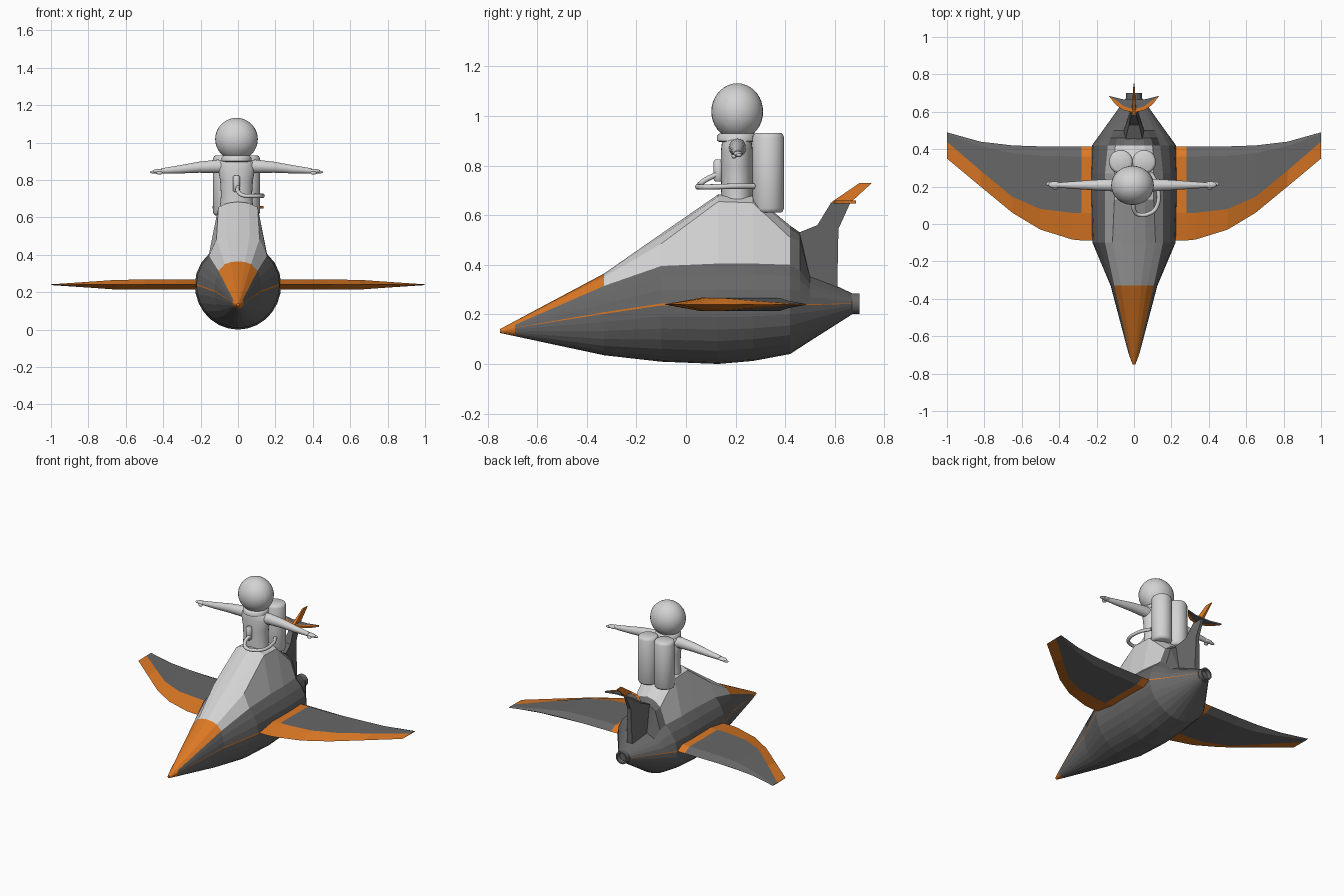
import bpy, bmesh, math
from mathutils import Vector

if "Cube" in bpy.data.objects:
    bpy.data.objects.remove(bpy.data.objects["Cube"])


def material(name, rgb):
    m = bpy.data.materials.new(name)
    m.diffuse_color = (*rgb, 1)
    m.use_nodes = True
    m.node_tree.nodes["Principled BSDF"].inputs["Base Color"].default_value = m.diffuse_color
    return m


DARK = material("dark grey", (0.135, 0.135, 0.135))
ORANGE = material("orange", (0.72, 0.19, 0.018))
LIGHT = material("light grey", (0.65, 0.65, 0.65))
PX = -0.008  # pilot centre line


def finish(bm, name, mats, smooth=None):
    bmesh.ops.recalc_face_normals(bm, faces=bm.faces)
    me = bpy.data.meshes.new(name)
    bm.to_mesh(me)
    bm.free()
    ob = bpy.data.objects.new(name, me)
    bpy.context.collection.objects.link(ob)
    for m in mats:
        me.materials.append(m)
    if smooth:
        bpy.ops.object.select_all(action='DESELECT')
        ob.select_set(True)
        bpy.context.view_layer.objects.active = ob
        bpy.ops.object.shade_smooth_by_angle(angle=math.radians(smooth))
    return ob


def loft(name, rings, mats, rule=None, smooth=None):
    """Skin closed rings; rule(station, segment) gives the material index."""
    bm = bmesh.new()
    vs = [[bm.verts.new(p) for p in r] for r in rings]
    n = len(vs[0])
    for s in range(len(vs) - 1):
        for i in range(n):
            j = (i + 1) % n
            f = bm.faces.new((vs[s][i], vs[s][j], vs[s + 1][j], vs[s + 1][i]))
            f.material_index = rule(s, i) if rule else 0
    for k, r in ((0, vs[0]), (len(vs) - 2, vs[-1])):
        f = bm.faces.new(r)
        f.material_index = rule(k, 0) if rule else 0
    return finish(bm, name, mats, smooth)


def mirror(ob):
    ob.modifiers.new("mirror", 'MIRROR').use_clip = False
    return ob


def prism(name, pts, widths, mat):
    """Side profile (y, z) given a half width at every point."""
    return loft(name, [[(s * w, y, z) for (y, z), w in zip(pts, widths)] for s in (-1, 1)], [mat])


def slab(name, pts, z, t, mat):
    """Flat plan outline, mirrored to both sides."""
    return mirror(loft(name, [[(x, y, z + s * t) for x, y in pts] for s in (-1, 1)], [mat]))


def ball(name, loc, scale, mat=LIGHT, keep=None):
    bm = bmesh.new()
    bmesh.ops.create_uvsphere(bm, u_segments=32, v_segments=18, radius=1)
    if keep is not None:
        bmesh.ops.delete(bm, geom=[v for v in bm.verts if v.co.y > keep], context='VERTS')
    for v in bm.verts:
        v.co = Vector(loc) + v.co * Vector(scale)
    return finish(bm, name, [mat], 40)


# Hull: y, seam z, half width, bottom z, shoulder (w, z), canopy edge (w, z), top z
stations = [
    (-.75, .133, .008, .125, .006, .137, .004, .139, .141),
    (-.69, .146, .030, .112, .024, .158, .015, .168, .173),
    (-.33, .205, .125, .035, .105, .315, .070, .350, .365),
    (-.10, .240, .222, .009, .155, .395, .115, .485, .525),
    (.13, .240, .231, .000, .155, .405, .105, .655, .684),
    (.27, .240, .231, .012, .155, .405, .105, .650, .682),
    (.42, .240, .225, .040, .140, .400, .100, .510, .558),
    (.46, .240, .196, .066, .125, .375, .090, .495, .530),
    (.50, .240, .167, .092, .110, .325, .060, .350, .365),
    (.67, .243, .045, .200, .030, .270, .020, .278, .285)]


def hull_ring(y, zc, w, zb, ws, zs, wt, ze, zt):
    half = [(w * math.cos(a), zc + (zc - zb) * math.sin(a))
            for a in [math.radians(d) for d in (-90, -77, -64, -51, -38, -25, -12, -1)]]
    end = math.acos(ws / w)
    h = (zs - zc) / math.sin(end)
    half += [(w * math.cos(a), zc + h * math.sin(a)) for a in [math.radians(1), end / 3, end * 2 / 3, end]]
    half += [(wt, ze), (wt * .55, ze + .72 * (zt - ze)), (0, zt)]
    return [(x, y, z) for x, z in half + [(-x, z) for x, z in half[-2:0:-1]]]


def hull_rule(s, i):
    k = min(i, 27 - i)
    if s == 0 or k == 7:          # nose tip and side seam
        return 1
    if k >= 11:                   # nose panel, canopy, rear cowl
        return 1 if s == 1 else 2 if s < 6 else 0
    return 0


loft("hull", [hull_ring(*s) for s in stations], [DARK, ORANGE, LIGHT], hull_rule)

# Wings: x, leading edge y, panel edge y, trailing edge y, half thickness
wing_st = [(.20, -.09, .06, .415, .027), (.28, -.088, .06, .415, .027), (.33, -.083, .06, .415, .027),
           (.5, -.03, .08, .415, .027), (.65, .06, .145, .42, .026), (.82, .2, .285, .44, .014),
           (1, .35, .44, .49, .002)]
wing_rings = []
for x, le, pe, te, t in wing_st:
    pre = pe + (te - pe) * .85
    wing_rings.append([(x, le, .24), (x, pe, .24 + t), (x, pre, .24 + t), (x, te, .24),
                       (x, pre, .24 - t), (x, pe, .24 - t)])
mirror(loft("wings", wing_rings, [DARK, ORANGE], lambda s, i: 1 if s == 0 or i in (0, 5) else 0))

# Tail fin, its tip and the small tailplane
prism("tail_fin", [(.455, .53), (.53, .56), (.585, .65), (.665, .655), (.615, .545), (.61, .30), (.5, .34)],
      [.045, .028, .012, .008, .012, .02, .055], DARK)
prism("fin_tip", [(.583, .65), (.70, .73), (.75, .73), (.668, .655)], [.012, .004, .003, .008], ORANGE)
slab("tailplane_edge", [(0, .595), (.06, .61), (.10, .64), (.135, .685), (.09, .657), (.055, .63), (0, .612)],
     .654, .006, ORANGE)
slab("tailplane", [(0, .612), (.055, .63), (.09, .657), (.135, .685), (.06, .667), (0, .665)], .654, .005, DARK)


def circle_ring(axis, c, ra, rb, n=20):
    out = []
    for k in range(n):
        a, b = ra * math.cos(math.tau * k / n), rb * math.sin(math.tau * k / n)
        off = {'x': (0, a, b), 'y': (a, 0, b), 'z': (a, b, 0)}[axis]
        out.append(Vector(c) + Vector(off))
    return out


# Exhaust nozzle with a hollow end
loft("nozzle", [circle_ring('y', (0, y, .243), r, r) for y, r in
                ((.66, .042), (.70, .042), (.70, .032), (.672, .030))], [DARK], smooth=30)

# Pilot body and neck ring
loft("pilot_body", [circle_ring('z', (PX, y, z), a, b, 28) for y, z, a, b in
                    ((.205, .64, .09, .065), (.205, .72, .083, .063), (.205, .80, .088, .064),
                     (.205, .86, .10, .064), (.205, .895, .092, .06), (.205, .915, .07, .055))], [LIGHT], smooth=50)
loft("neck_ring", [circle_ring('z', (PX, .205, z), r, r, 28) for z, r in
                   ((.895, .07), (.90, .08), (.92, .08), (.93, .07))], [LIGHT], smooth=50)

# Helmet and raised visor
ball("helmet", (PX, .207, 1.018), (.114, .104, .114))
ball("visor", (PX, .203, 1.018), (.114, .101, .110), keep=-.3)

# Outstretched arms and hands
for side, s in (("right", 1), ("left", -1)):
    loft(side + "_arm", [circle_ring('x', (PX + s * x, .208, z), r, r * 1.05, 16) for x, z, r in
                         ((.04, .865, .036), (.10, .873, .034), (.20, .868, .028), (.30, .857, .021),
                          (.38, .850, .015), (.40, .849, .013))], [LIGHT], smooth=50)
    ball(side + "_hand", (PX + s * .415, .21, .847), (.034, .018, .012))
    ball(side + "_fingers", (PX + s * .440, .214, .842), (.022, .012, .008))
    ball(side + "_thumb", (PX + s * .412, .194, .837), (.016, .010, .009))
    # Air tank with rounded rims
    loft(side + "_tank", [circle_ring('z', (PX + s * .062, .332, z), r, r, 28) for z, r in
                          ((.61, .050), (.615, .058), (.628, .064), (.915, .064), (.927, .058), (.932, .050))],
         [LIGHT], smooth=50)

# Chest valve
loft("chest_valve", [circle_ring('z', (PX, .13, z), r, r, 14) for z, r in
                     ((.735, .012), (.745, .02), (.815, .02), (.825, .012))], [LIGHT], smooth=50)

# Breathing hose looping around the pilot's side
cu = bpy.data.curves.new("air_hose", 'CURVE')
cu.dimensions = '3D'
cu.bevel_depth = .011
cu.bevel_resolution = 3
cu.use_fill_caps = True
path = [(0, .125, .765), (0, .075, .74), (.02, .052, .72), (.08, .055, .714), (.12, .09, .714), (.125, .2, .717),
        (.09, .275, .717)]
sp = cu.splines.new('BEZIER')
sp.bezier_points.add(len(path) - 1)
for p, co in zip(sp.bezier_points, path):
    p.co = co
    p.handle_left_type = p.handle_right_type = 'AUTO'
cu.materials.append(LIGHT)
hose = bpy.data.objects.new("air_hose", cu)
bpy.context.collection.objects.link(hose)
bpy.ops.object.select_all(action='DESELECT')
hose.select_set(True)
bpy.context.view_layer.objects.active = hose
bpy.ops.object.convert(target='MESH')
